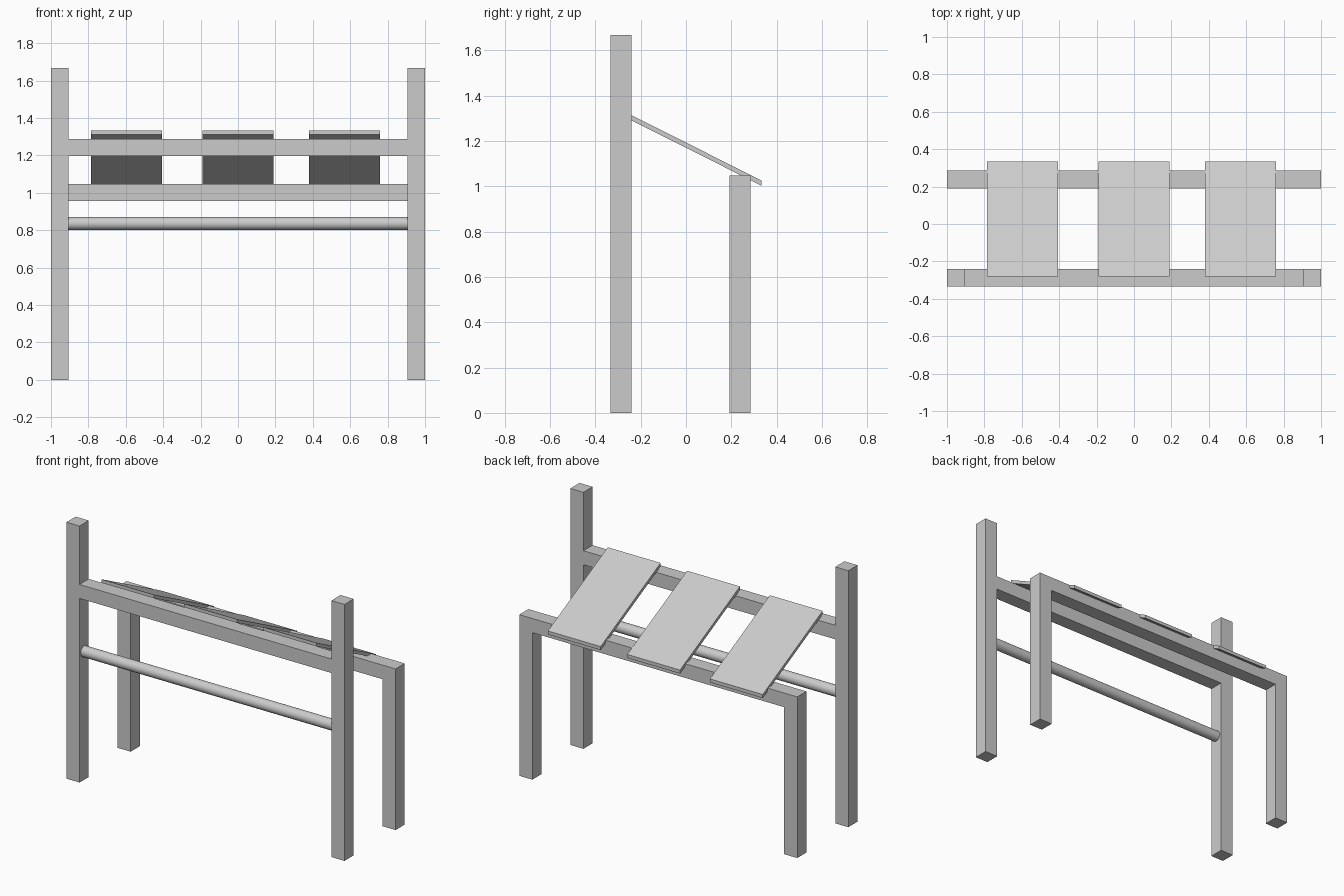
import bpy, bmesh, math
from mathutils import Vector

if "Cube" in bpy.data.objects:
    bpy.data.objects.remove(bpy.data.objects["Cube"])


def prism(name, pts, direction):
    """Extrude a closed planar outline along a direction."""
    bm = bmesh.new()
    face = bm.faces.new([bm.verts.new(p) for p in pts])
    ext = bmesh.ops.extrude_face_region(bm, geom=[face])
    verts = [g for g in ext["geom"] if isinstance(g, bmesh.types.BMVert)]
    bmesh.ops.translate(bm, verts=verts, vec=Vector(direction))
    bmesh.ops.recalc_face_normals(bm, faces=bm.faces[:])
    me = bpy.data.meshes.new(name)
    bm.to_mesh(me)
    bm.free()
    ob = bpy.data.objects.new(name, me)
    bpy.context.collection.objects.link(ob)
    return ob


OUT, IN, T = 1.0, 0.906, 0.094   # post outer/inner x, timber thickness


def frame(name, height, beam_lo, beam_hi, y0):
    """Two posts and a crossbeam as one outline, mirrored in x."""
    top = [(IN, beam_hi), (IN, height)] if height > beam_hi else []
    half = [(IN, beam_lo), (IN, 0), (OUT, 0), (OUT, height)] + top[::-1]
    loop = half + [(-x, z) for x, z in reversed(half)]
    return prism(name, [(x, y0, z) for x, z in loop], (0, T, 0))


# Tall front frame (H shape) and low rear frame (U shape)
frame("front_frame", 1.668, 1.197, 1.288, -0.334)
frame("rear_frame", 1.048, 0.956, 1.048, 0.191)

# Round rail between the front posts
bpy.ops.mesh.primitive_cylinder_add(vertices=32, radius=0.035, depth=2 * IN,
                                    location=(0, -0.287, 0.836),
                                    rotation=(0, math.pi / 2, 0))
bpy.context.object.name = "round_rail"
bpy.ops.object.shade_smooth_by_angle(angle=math.radians(40))

# Three sloping boards with vertical ends
side = [(-0.281, 1.334), (0.334, 1.025), (0.334, 1.002), (-0.281, 1.311)]
for i, x in enumerate((-0.786, -0.191, 0.38)):
    prism(f"sloping_board_{i + 1}", [(x, y, z) for y, z in side], (0.38, 0, 0))
